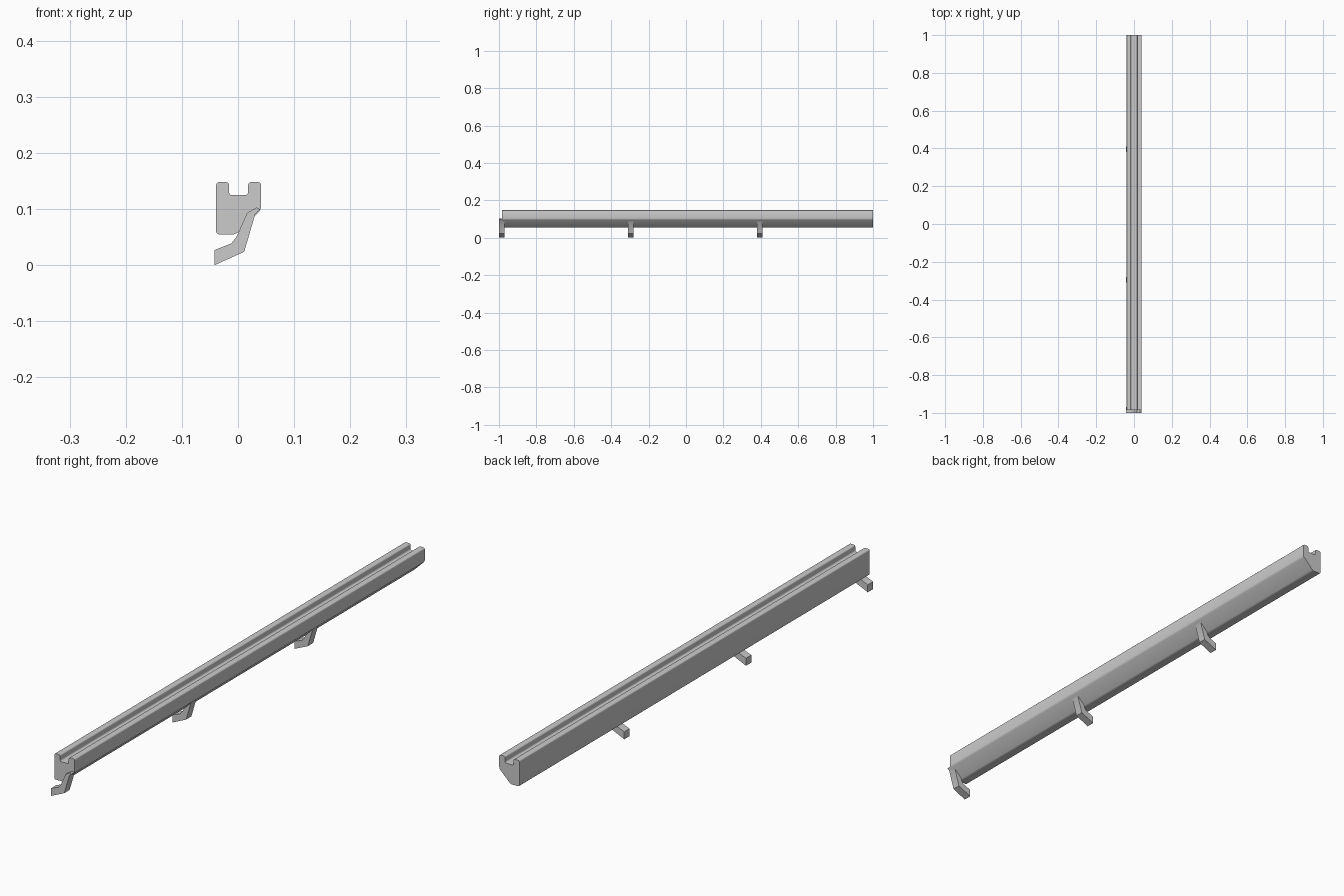
import bpy, bmesh

if "Cube" in bpy.data.objects:
    bpy.data.objects.remove(bpy.data.objects["Cube"])


def extrude_profile(name, points, y0, y1, rounding):
    """Extrude an (x, z) outline along y; rounding maps point index to corner radius."""
    bm = bmesh.new()
    front = [bm.verts.new((x, y0, z)) for x, z in points]
    back = [bm.verts.new((x, y1, z)) for x, z in points]
    n = len(points)
    bm.faces.new(front)
    bm.faces.new(back[::-1])
    for i in range(n):
        j = (i + 1) % n
        bm.faces.new((front[j], front[i], back[i], back[j]))
    # round the chosen lengthwise edges
    for i, radius in rounding.items():
        edge = bm.edges.get((front[i], back[i]))
        edge.tag = True
    edges = [e for e in bm.edges if e.tag]
    if edges:
        bmesh.ops.bevel(bm, geom=edges, offset=max(rounding.values()),
                        segments=3, profile=0.5, affect='EDGES')
    bmesh.ops.recalc_face_normals(bm, faces=bm.faces)
    mesh = bpy.data.meshes.new(name)
    bm.to_mesh(mesh)
    bm.free()
    obj = bpy.data.objects.new(name, mesh)
    bpy.context.collection.objects.link(obj)
    bpy.ops.object.select_all(action='DESELECT')
    obj.select_set(True)
    bpy.context.view_layer.objects.active = obj
    bpy.ops.object.shade_smooth_by_angle(angle=0.6)
    return obj


# Long grooved rail with a slanted underside
rail_outline = [
    (-0.039, 0.055), (-0.004, 0.055), (0.041, 0.099), (0.041, 0.148),
    (0.018, 0.148), (0.018, 0.125), (-0.016, 0.125), (-0.016, 0.148),
    (-0.039, 0.148),
]
extrude_profile("rail", rail_outline, -0.985, 1.0,
                {i: 0.005 for i in range(len(rail_outline))})

# Three bent support brackets under the slanted side
bracket_outline = [
    (-0.042, 0.0), (0.011, 0.024), (0.031, 0.092), (0.039, 0.100),
    (0.033, 0.103), (0.016, 0.093), (-0.003, 0.050), (-0.012, 0.039),
    (-0.042, 0.027),
]
for k in range(3):
    y = -0.985 + 0.69 * k
    extrude_profile(f"bracket_{k + 1}", bracket_outline, y - 0.015, y + 0.015, {})
